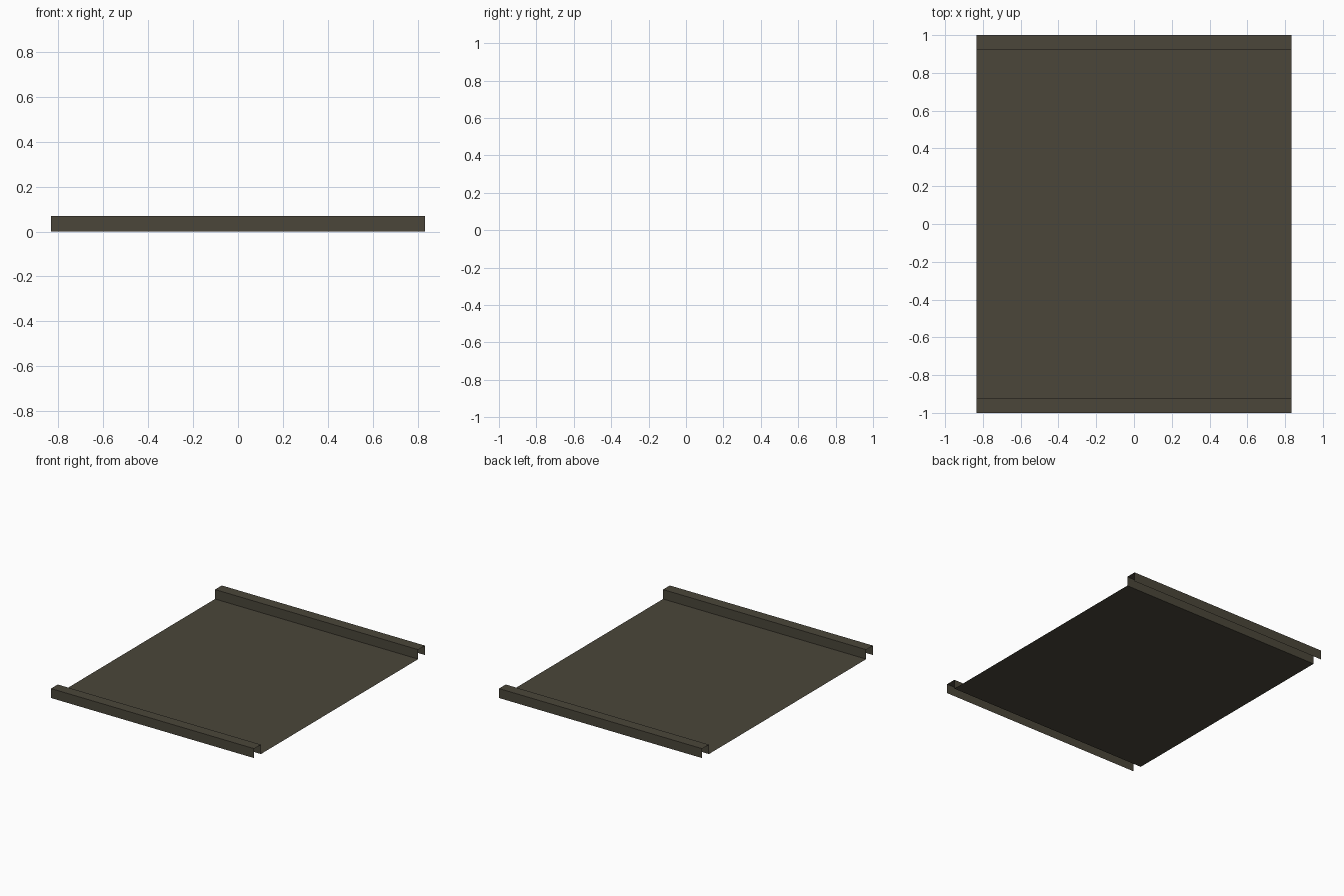
import bpy
import bmesh

if "Cube" in bpy.data.objects:
    bpy.data.objects.remove(bpy.data.objects["Cube"])

HALF_X = 0.833   # half length of the folded sheet
HALF_Y = 1.0     # outer lip position
WALL_Y = 0.921   # inner wall position
TOP = 0.07       # flange height

mat = bpy.data.materials.new("dark_olive_grey")
mat.diffuse_color = (0.069, 0.061, 0.042, 1)
mat.use_nodes = True
mat.node_tree.nodes["Principled BSDF"].inputs["Base Color"].default_value = mat.diffuse_color

# Cross-section of the thin tray: lip, flange, wall, floor, then mirrored
half = [(-HALF_Y, 0), (-HALF_Y, TOP), (-WALL_Y, TOP), (-WALL_Y, 0)]
profile = half + [(-y, z) for y, z in reversed(half)]

# Sweep the open profile along x as a zero-thickness sheet
bm = bmesh.new()
left = [bm.verts.new((-HALF_X, y, z)) for y, z in profile]
right = [bm.verts.new((HALF_X, y, z)) for y, z in profile]
for i in range(len(profile) - 1):
    bm.faces.new((left[i], right[i], right[i + 1], left[i + 1]))

mesh = bpy.data.meshes.new("folded_tray")
bm.to_mesh(mesh)
bm.free()
mesh.materials.append(mat)
tray = bpy.data.objects.new("folded_tray", mesh)
bpy.context.collection.objects.link(tray)
